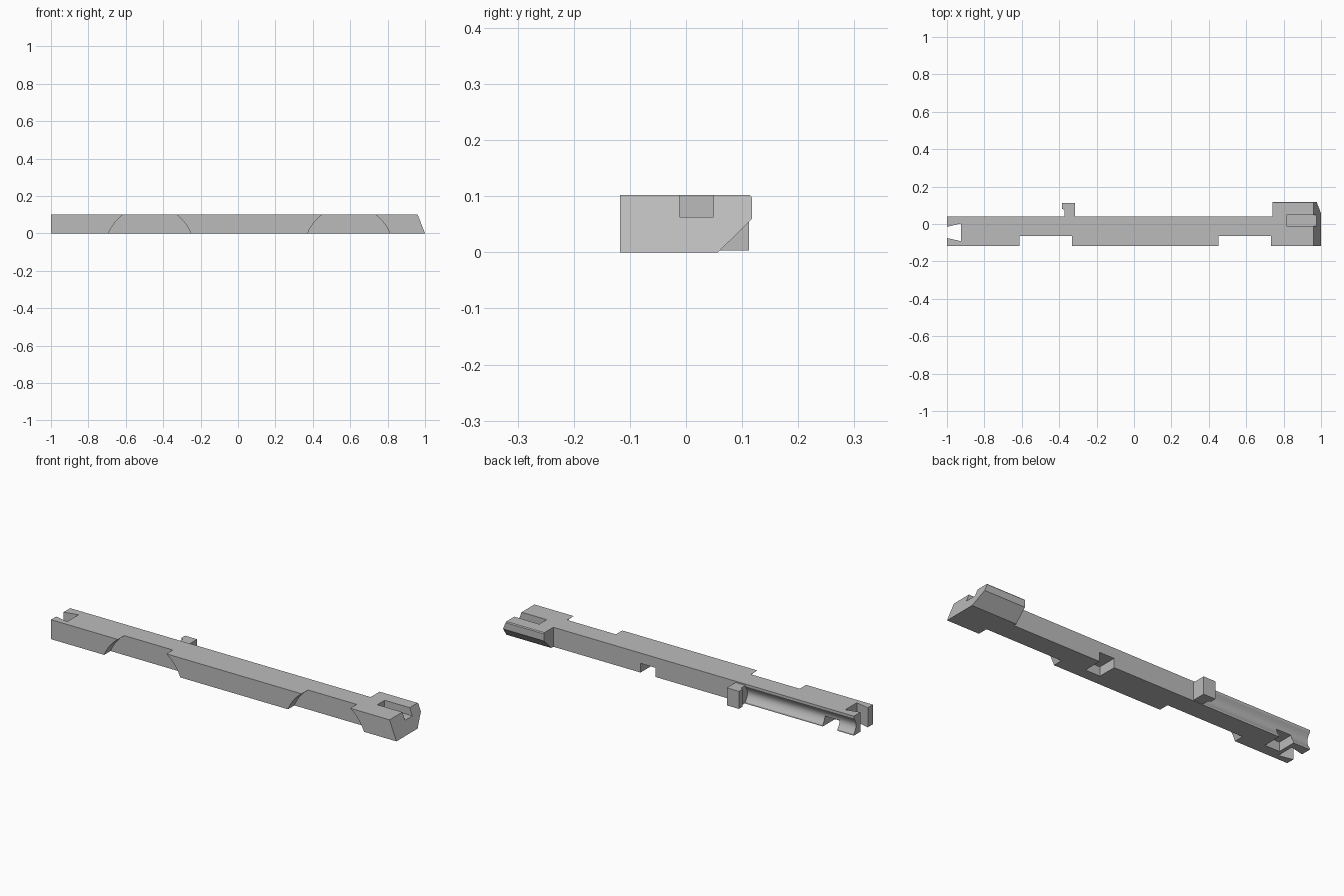
import bpy, bmesh, math

if "Cube" in bpy.data.objects:
    bpy.data.objects.remove(bpy.data.objects["Cube"])

steel = bpy.data.materials.new("grey steel")
steel.diffuse_color = (0.5, 0.5, 0.5, 1)
steel.use_nodes = True
steel.node_tree.nodes["Principled BSDF"].inputs["Base Color"].default_value = steel.diffuse_color
H = 0.102  # bar height


def prism(name, pts, axis, lo, hi):
    """Extrude a 2D profile along one axis; profile uses the other two axes in order."""
    bm = bmesh.new()

    def place(p, t):
        v = list(p)
        v.insert(axis, t)
        return bm.verts.new(v)
    a = [place(p, lo) for p in pts]
    b = [place(p, hi) for p in pts]
    n = len(pts)
    bm.faces.new(a)
    bm.faces.new(b[::-1])
    for i in range(n):
        bm.faces.new((a[i], b[i], b[(i + 1) % n], a[(i + 1) % n]))
    bmesh.ops.recalc_face_normals(bm, faces=bm.faces)
    me = bpy.data.meshes.new(name)
    bm.to_mesh(me)
    bm.free()
    me.materials.append(steel)
    ob = bpy.data.objects.new(name, me)
    bpy.context.collection.objects.link(ob)
    return ob


def box(name, x, y, z):
    pts = [(x[0], y[0]), (x[1], y[0]), (x[1], y[1]), (x[0], y[1])]
    return prism(name, pts, 2, *z)


def combine(target, tool, operation):
    m = target.modifiers.new(operation.lower(), 'BOOLEAN')
    m.operation, m.solver, m.object = operation, 'EXACT', tool
    bpy.context.view_layer.objects.active = target
    bpy.ops.object.modifier_apply(modifier=m.name)
    bpy.data.objects.remove(tool)


# long bar, with raked end
bar = prism("bar", [(-1, 0), (1, 0), (0.96, H), (-1, H)], 1, -0.118, 0.04)

# head behind the bar: chamfered underneath, raked like the bar
head = prism("head", [(0.0, 0), (0.057, 0), (0.118, 0.06), (0.118, H - 0.005),
                      (0.114, H), (0.0, H)], 0, 0.74, 1.1)
combine(head, prism("rake", [(1, 0), (1.04, -0.102), (1.3, -0.102), (1.3, 0.204), (0.92, 0.204)],
                    1, -0.3, 0.3), 'DIFFERENCE')
combine(bar, head, 'UNION')

# slot in the top of the head, open at the end
combine(bar, box("head_slot", (0.815, 1.1), (-0.012, 0.049), (0.063, 0.2)), 'DIFFERENCE')

# arched pockets along the front
for cx in (-0.472, 0.592):
    a0 = math.asin(0.07 / 0.238)
    arc = [(cx + 0.238 * math.cos(a0 + (math.pi - 2 * a0) * i / 40),
            -0.09 + 0.238 * math.sin(a0 + (math.pi - 2 * a0) * i / 40)) for i in range(41)]
    combine(bar, prism("pocket", arc, 1, -0.3, -0.065), 'DIFFERENCE')

# underside notches running out to the back
for x0 in (0.15, -0.905):
    combine(bar, box("notch", (x0, x0 + 0.085), (-0.06, 0.2), (-0.1, 0.048)), 'DIFFERENCE')

# flared slot through the left end
combine(bar, prism("end_slot", [(-1.1, -0.015), (-1, -0.015), (-0.925, 0.003), (-0.925, -0.092),
                                (-1, -0.075), (-1.1, -0.075)], 2, -0.1, 0.3), 'DIFFERENCE')

# shallow rounded groove along the back
groove = [(0.06, 0.008), (0.06, 0.09)]
groove += [(0.04 - 0.018 * math.sin(math.pi * i / 14), 0.09 - 0.082 * i / 14) for i in range(15)]
combine(bar, prism("groove", groove, 0, -1.1, -0.35), 'DIFFERENCE')

# small hooked lug on the back
lug = prism("lug", [(-0.372, 0.01), (-0.315, 0.01), (-0.315, 0.112), (-0.385, 0.112),
                    (-0.385, 0.082), (-0.372, 0.074)], 2, 0.003, 0.095)
combine(bar, lug, 'UNION')

# keep edges crisp, arcs smooth
bpy.ops.object.select_all(action='DESELECT')
bar.select_set(True)
bpy.context.view_layer.objects.active = bar
bpy.ops.object.shade_smooth_by_angle(angle=math.radians(25))
